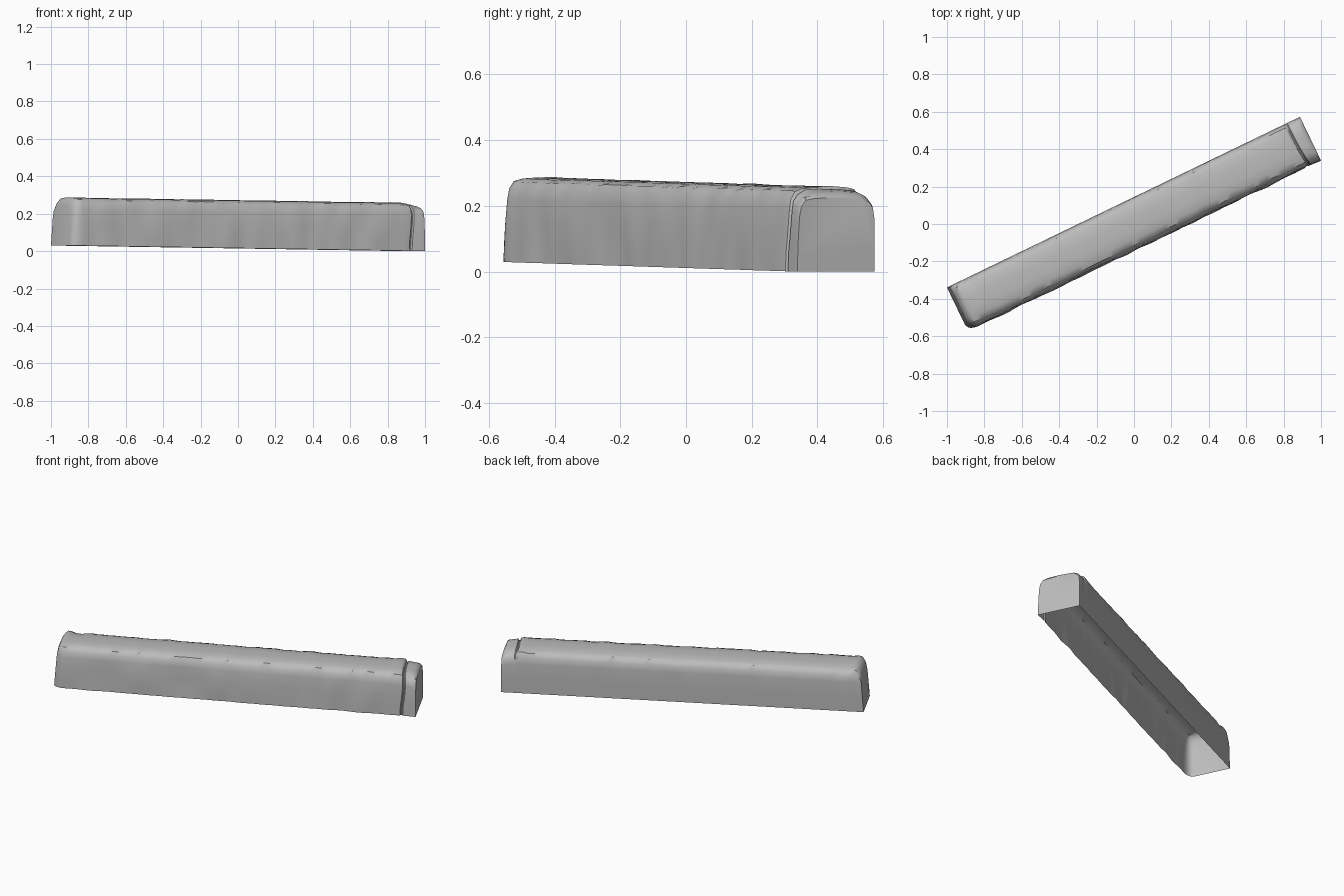
import bpy
import bmesh
import math
from mathutils import Matrix, Vector, noise

if "Cube" in bpy.data.objects:
    bpy.data.objects.remove(bpy.data.objects["Cube"], do_unlink=True)

HALF = 1.048      # half length of the block
TOP = 0.257       # height of the block

# One plain stone colour
stone = bpy.data.materials.new("stone_grey")
stone.use_nodes = True
grey = (0.5, 0.5, 0.5, 1)
stone.diffuse_color = grey
stone.node_tree.nodes["Principled BSDF"].inputs["Base Color"].default_value = grey
stone.node_tree.nodes["Principled BSDF"].inputs["Roughness"].default_value = 0.9

# Cross-section from the front foot, over the top, to the back foot
profile = [(-.13, 0), (-.129, .06), (-.127, .12), (-.123, .19), (-.117, .222),
           (-.102, .244), (-.075, .254), (-.03, .257), (.03, .257), (.085, .253),
           (.110, .243), (.125, .222), (.13, .185), (.13, .09), (.13, 0)]

# Stations: position along the block, drop of the top, inset of the front
stations = [(-HALF, .040, .036), (-1.040, .022, .020), (-1.028, .010, .010),
            (-1.008, .002, .003)]
count = 64
stations += [(-.98 + 1.93 * i / count, 0, 0) for i in range(count + 1)]
# Narrow groove, then the end lip with its rounded top
stations += [(.964, .002, .002), (.970, .012, .010), (.975, .012, .010),
             (.981, .003, .003), (1.005, .006, .002), (1.025, .012, .001),
             (1.040, .022, 0), (HALF, .034, 0)]


def wear(u, h, seed):
    """Smooth uneven wear, fading out at both ends."""
    fade = min(1, (HALF - abs(u)) / .12)
    return fade * noise.noise(Vector((u * 9, h * 5, seed)))


bm = bmesh.new()
rings = []
for u, drop, inset in stations:
    ring = []
    for v, h in profile:
        up = h / TOP
        front = v < -.02
        z = h * (1 - drop / TOP)
        x = u
        y = v
        if front:
            y += inset + .008 * wear(u, h, 1)
        elif v > .1 and h > .2:
            y += .004 * wear(u, h, 4)
        # Chipped shoulders are rougher than the top
        edge = .2 < h < .25
        z += up ** 4 * (.011 if edge else .003) * wear(u * 1.5, 0, 7 if front else 11)
        # The left end leans inward, the lip groove wanders slightly
        if u < -.98:
            x += .016 * up * min(1, (-.98 - u) / .05)
        if .96 < u < .99:
            x += .008 * math.sin(up * 4 + v * 12)
        z += .015 * (1 - u / HALF)
        ring.append(bm.verts.new((x, y, z)))
    rings.append(ring)

# Skin of the block, open underneath, closed at both ends
for a, b in zip(rings, rings[1:]):
    for j in range(len(profile) - 1):
        bm.faces.new((a[j], b[j], b[j + 1], a[j + 1]))
bm.faces.new(rings[0])
bm.faces.new(rings[-1][::-1])

bm.transform(Matrix.Rotation(math.radians(25.8), 4, "Z"))
mesh = bpy.data.meshes.new("kerb_stone")
bm.to_mesh(mesh)
bm.free()
mesh.materials.append(stone)
block = bpy.data.objects.new("kerb_stone", mesh)
bpy.context.collection.objects.link(block)

bpy.ops.object.select_all(action="DESELECT")
block.select_set(True)
bpy.context.view_layer.objects.active = block
bpy.ops.object.shade_smooth_by_angle(angle=math.radians(35))
